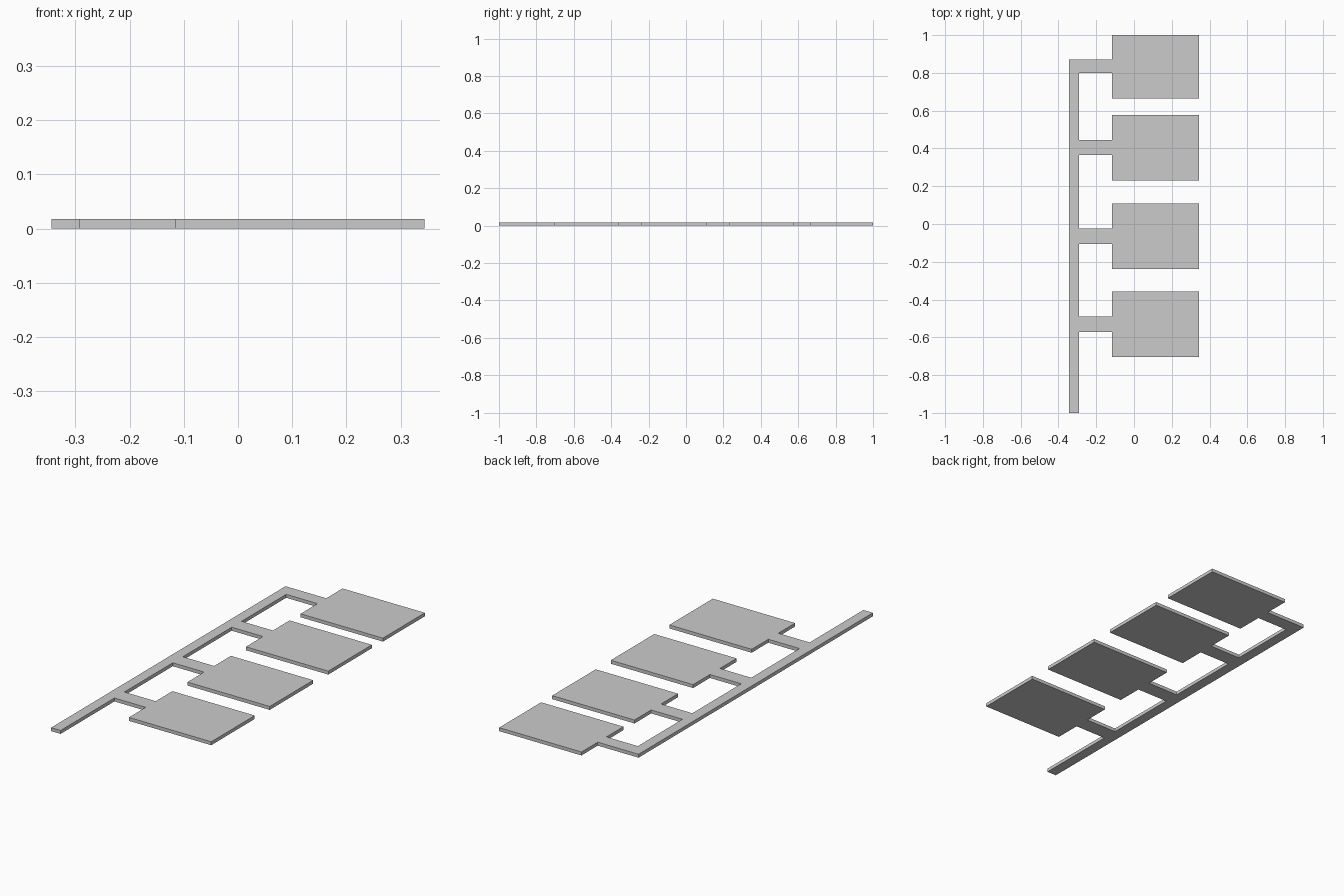
import bpy, bmesh

if "Cube" in bpy.data.objects:
    bpy.data.objects.remove(bpy.data.objects["Cube"])

THICK = 0.0175
X_SPINE_L, X_SPINE_R = -0.344, -0.291
X_PLATE_L, X_PLATE_R = -0.116, 0.344

# Each branch, bottom to top: plate bottom, arm bottom, arm top, plate top
BRANCHES = [
    (-0.705, -0.571, -0.491, -0.358),
    (-0.238, -0.105, -0.025, 0.109),
    (0.229, 0.365, 0.444, 0.577),
    (0.665, 0.800, 0.870, 1.000),
]

# One continuous outline: spine with four arms, each ending in a plate
outline = [(X_SPINE_L, -1.0), (X_SPINE_R, -1.0)]
for plate_lo, arm_lo, arm_hi, plate_hi in BRANCHES:
    outline += [(X_SPINE_R, arm_lo), (X_PLATE_L, arm_lo),
                (X_PLATE_L, plate_lo), (X_PLATE_R, plate_lo),
                (X_PLATE_R, plate_hi), (X_PLATE_L, plate_hi),
                (X_PLATE_L, arm_hi)]
    if plate_hi < 1.0:
        outline.append((X_SPINE_R, arm_hi))
outline.append((X_SPINE_L, BRANCHES[-1][2]))

# Extrude the outline into a thin flat sheet
bm = bmesh.new()
face = bm.faces.new([bm.verts.new((x, y, 0)) for x, y in outline])
ext = bmesh.ops.extrude_face_region(bm, geom=[face], use_keep_orig=True)
top = [v for v in ext["geom"] if isinstance(v, bmesh.types.BMVert)]
bmesh.ops.translate(bm, verts=top, vec=(0, 0, THICK))
bmesh.ops.recalc_face_normals(bm, faces=bm.faces)

mesh = bpy.data.meshes.new("branched_plate_sheet")
bm.to_mesh(mesh)
bm.free()
bpy.context.collection.objects.link(bpy.data.objects.new("branched_plate_sheet", mesh))
